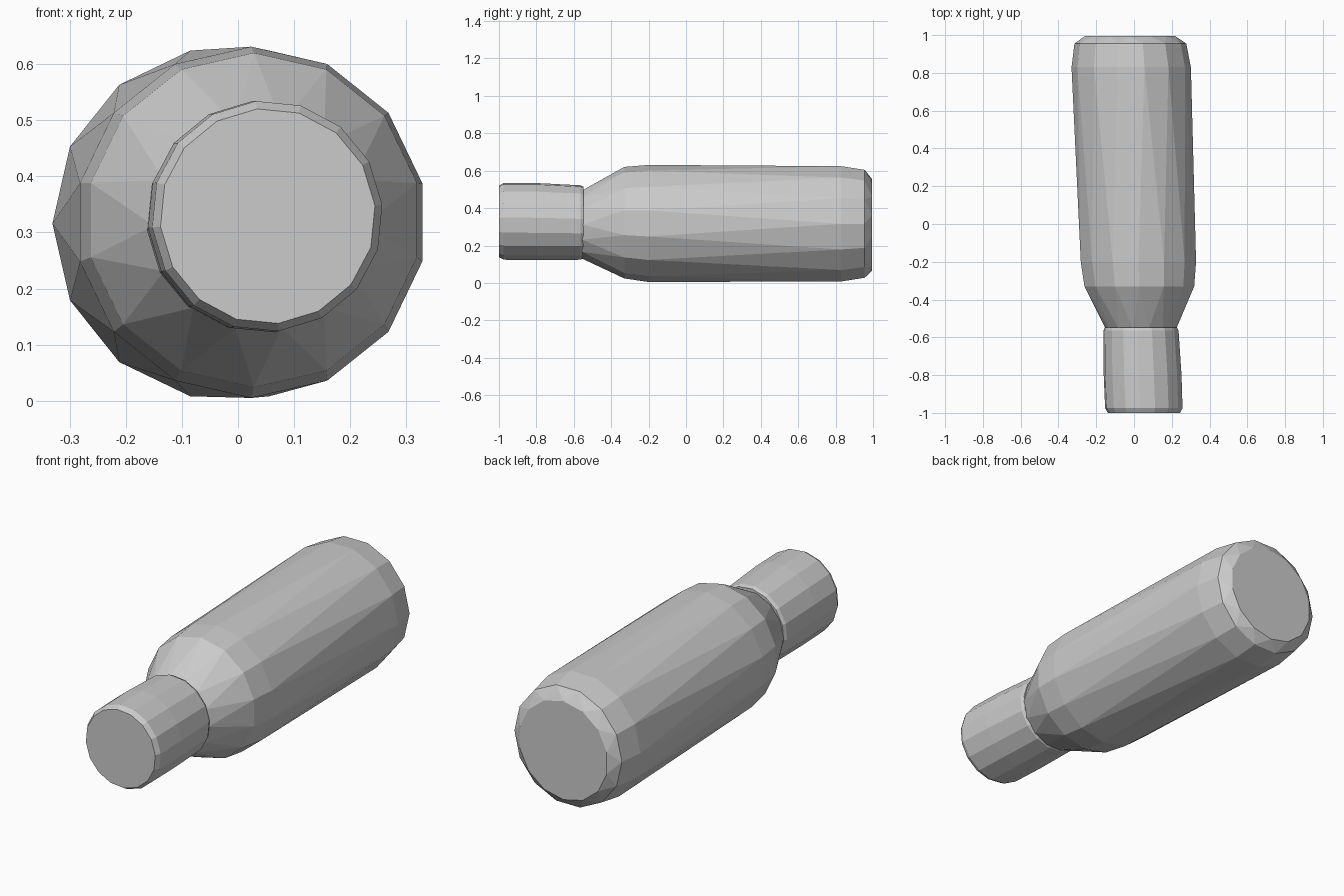
import bpy, bmesh
from math import sin, cos, pi

if "Cube" in bpy.data.objects:
    bpy.data.objects.remove(bpy.data.objects["Cube"])


def axis_x(y):
    # the bottle lies very slightly askew
    return 0.016 - 0.037 * y


def lathe(name, rings, sides):
    """Faceted solid along y; each ring is (y, radius, centre z, twist in steps)."""
    bm = bmesh.new()
    loops = []
    for y, r, z, twist in rings:
        loop = []
        for i in range(sides):
            a = 2 * pi * (i + twist) / sides
            loop.append(bm.verts.new((axis_x(y) + r * cos(a), y, z + r * sin(a))))
        loops.append(loop)
    for (a, b), (ra, rb) in zip(zip(loops, loops[1:]), zip(rings, rings[1:])):
        for i in range(sides):
            j = (i + 1) % sides
            if ra[3] == rb[3]:
                bm.faces.new((a[i], a[j], b[j], b[i]))
            elif rb[3] > ra[3]:
                bm.faces.new((a[i], a[j], b[i]))
                bm.faces.new((a[j], b[j], b[i]))
            else:
                bm.faces.new((a[i], b[j], b[i]))
                bm.faces.new((a[i], a[j], b[j]))
    bm.faces.new(loops[0])
    bm.faces.new(loops[-1])
    bmesh.ops.recalc_face_normals(bm, faces=bm.faces)
    mesh = bpy.data.meshes.new(name)
    bm.to_mesh(mesh)
    bm.free()
    obj = bpy.data.objects.new(name, mesh)
    bpy.context.collection.objects.link(obj)
    return obj


# bottle body: tapered shoulder, long barrel, chamfered base
lathe("bottle_body", [
    (-0.555, 0.187, 0.312, 0.0),
    (-0.33, 0.298, 0.322, 0.5),
    (-0.20, 0.313, 0.318, 0.5),
    (0.83, 0.316, 0.316, 0.0),
    (0.955, 0.296, 0.316, 0.0),
    (0.995, 0.245, 0.31, 0.5),
], 14)

# screw cap with softened front rim
lathe("bottle_cap", [
    (-1.0, 0.192, 0.329, 0.25),
    (-0.975, 0.206, 0.329, 0.25),
    (-0.80, 0.207, 0.328, 0.25),
    (-0.565, 0.200, 0.323, 0.25),
    (-0.548, 0.192, 0.323, 0.25),
], 16)
